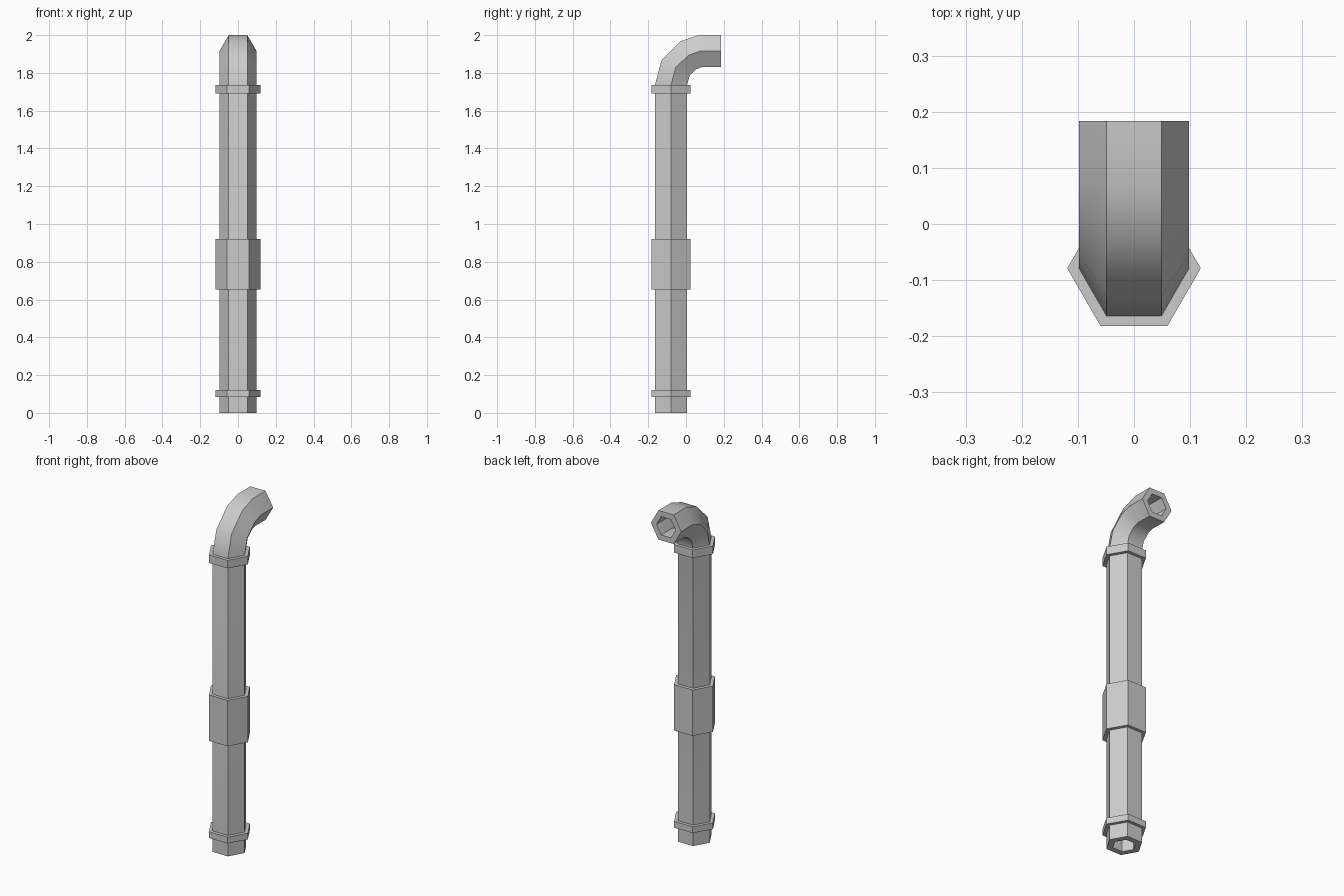
import bpy, bmesh
from math import cos, sin, radians, pi

cube = bpy.data.objects.get("Cube")
if cube:
    bpy.data.objects.remove(cube)

SIDES = 6
AXIS_Y = -0.079

metal = bpy.data.materials.new("grey metal")
metal.use_nodes = True
GREY = (0.6, 0.6, 0.6, 1)
metal.diffuse_color = GREY
metal.node_tree.nodes["Principled BSDF"].inputs["Base Color"].default_value = GREY


def hex_ring(bm, radius, y, z, tilt):
    """Hexagonal loop centred on (0, y, z), tipped towards the back by tilt degrees."""
    t = radians(tilt)
    verts = []
    for i in range(SIDES):
        a = 2 * pi * i / SIDES
        d = radius * sin(a)
        verts.append(bm.verts.new((radius * cos(a), y + d * cos(t), z - d * sin(t))))
    return verts


def hex_tube(name, path, outer, inner):
    """Hollow hexagonal tube swept along (y, z, tilt) stations, with rims at both ends."""
    bm = bmesh.new()
    loops = [hex_ring(bm, outer, *p) for p in path]
    loops += [hex_ring(bm, inner, *p) for p in reversed(path)]
    for a, b in zip(loops, loops[1:] + loops[:1]):
        for i in range(SIDES):
            j = (i + 1) % SIDES
            bm.faces.new((a[i], a[j], b[j], b[i]))
    bmesh.ops.recalc_face_normals(bm, faces=bm.faces)
    mesh = bpy.data.meshes.new(name)
    bm.to_mesh(mesh)
    bm.free()
    mesh.materials.append(metal)
    obj = bpy.data.objects.new(name, mesh)
    bpy.context.collection.objects.link(obj)
    bpy.ops.object.select_all(action="DESELECT")
    obj.select_set(True)
    bpy.context.view_layer.objects.active = obj
    bpy.ops.object.shade_smooth_by_angle(angle=radians(40))
    return obj


# Main pipe: straight run, then an elbow turning to the back
hex_tube("pipe", [
    (AXIS_Y, 0, 0),
    (AXIS_Y, 1.737, 0),
    (-0.055, 1.827, 29),
    (0.012, 1.893, 60),
    (0.077, 1.916, 83),
    (0.184, 1.915, 90),
], 0.098, 0.062)

# Collars around the pipe
for name, low, high in (("lower_collar", 0.085, 0.122),
                        ("middle_sleeve", 0.652, 0.92),
                        ("upper_collar", 1.69, 1.737)):
    hex_tube(name, [(AXIS_Y, low, 0), (AXIS_Y, high, 0)], 0.119, 0.09)
